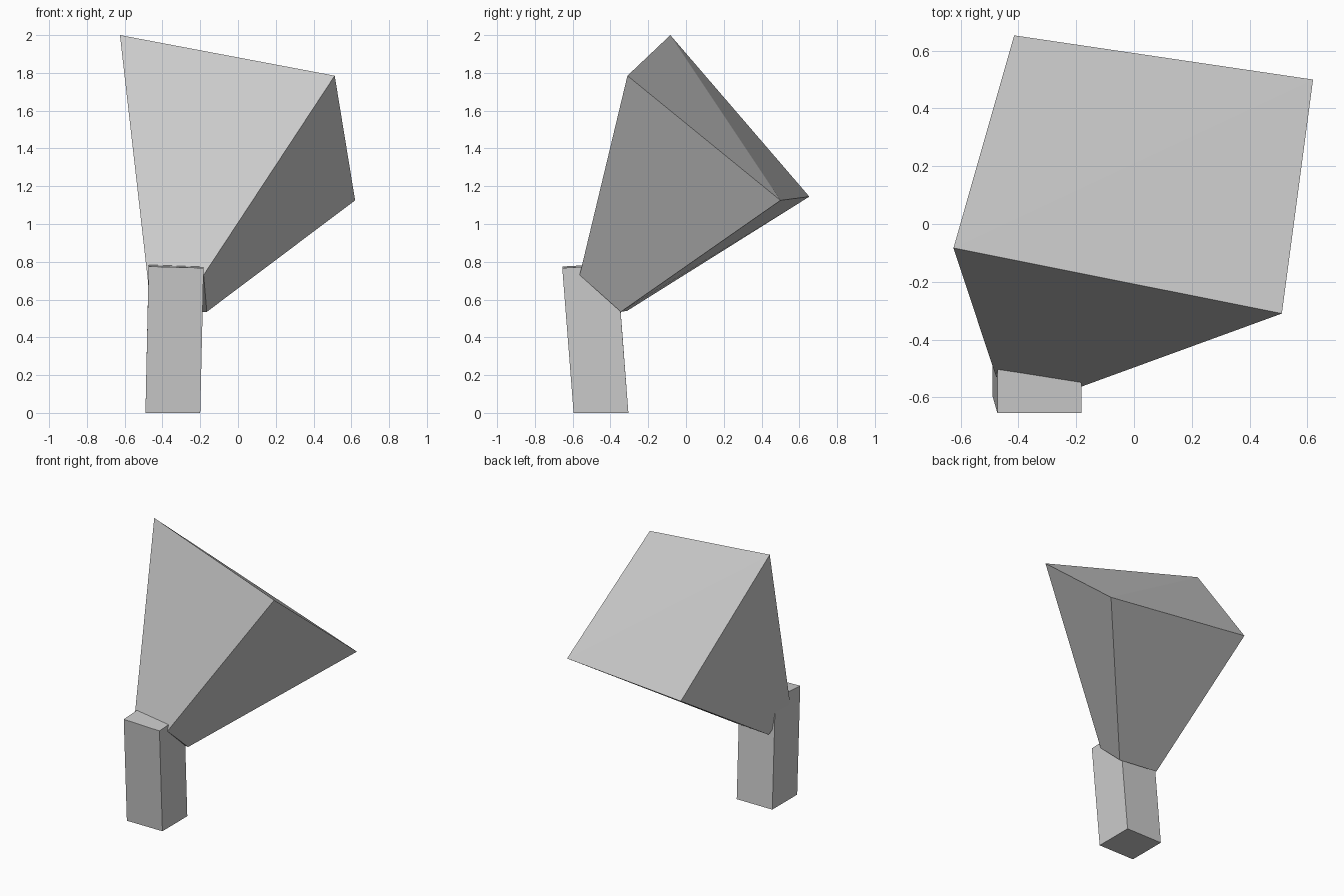
import bpy

grey = bpy.data.materials.new("light grey")
grey.diffuse_color = (0.6, 0.6, 0.6, 1)


def loft(name, lower, upper, cap):
    """Four-sided block joining a lower ring to an upper ring."""
    sides = [(i, (i + 1) % 4, (i + 1) % 4 + 4, i + 4) for i in range(4)]
    mesh = bpy.data.meshes.new(name)
    mesh.from_pydata(lower + upper, [], [(3, 2, 1, 0)] + sides + cap)
    mesh.materials.append(grey)
    obj = bpy.data.objects.new(name, mesh)
    bpy.context.collection.objects.link(obj)
    return obj


# Leaning square post (rings run front left, front right, back right, back left)
loft("post",
     [(-0.49, -0.595, 0), (-0.20, -0.595, 0), (-0.20, -0.305, 0), (-0.49, -0.305, 0)],
     [(-0.473, -0.655, 0.775), (-0.182, -0.655, 0.767),
      (-0.182, -0.365, 0.783), (-0.473, -0.365, 0.791)],
     [(4, 5, 6, 7)])

# Flared head with a slightly folded end face
loft("flared_head",
     [(-0.477, -0.53, 0.70), (-0.182, -0.563, 0.73),
      (-0.165, -0.345, 0.535), (-0.457, -0.312, 0.54)],
     [(-0.625, -0.083, 2.0), (0.512, -0.31, 1.785),
      (0.62, 0.50, 1.125), (-0.415, 0.653, 1.145)],
     [(4, 5, 6), (4, 6, 7)])
